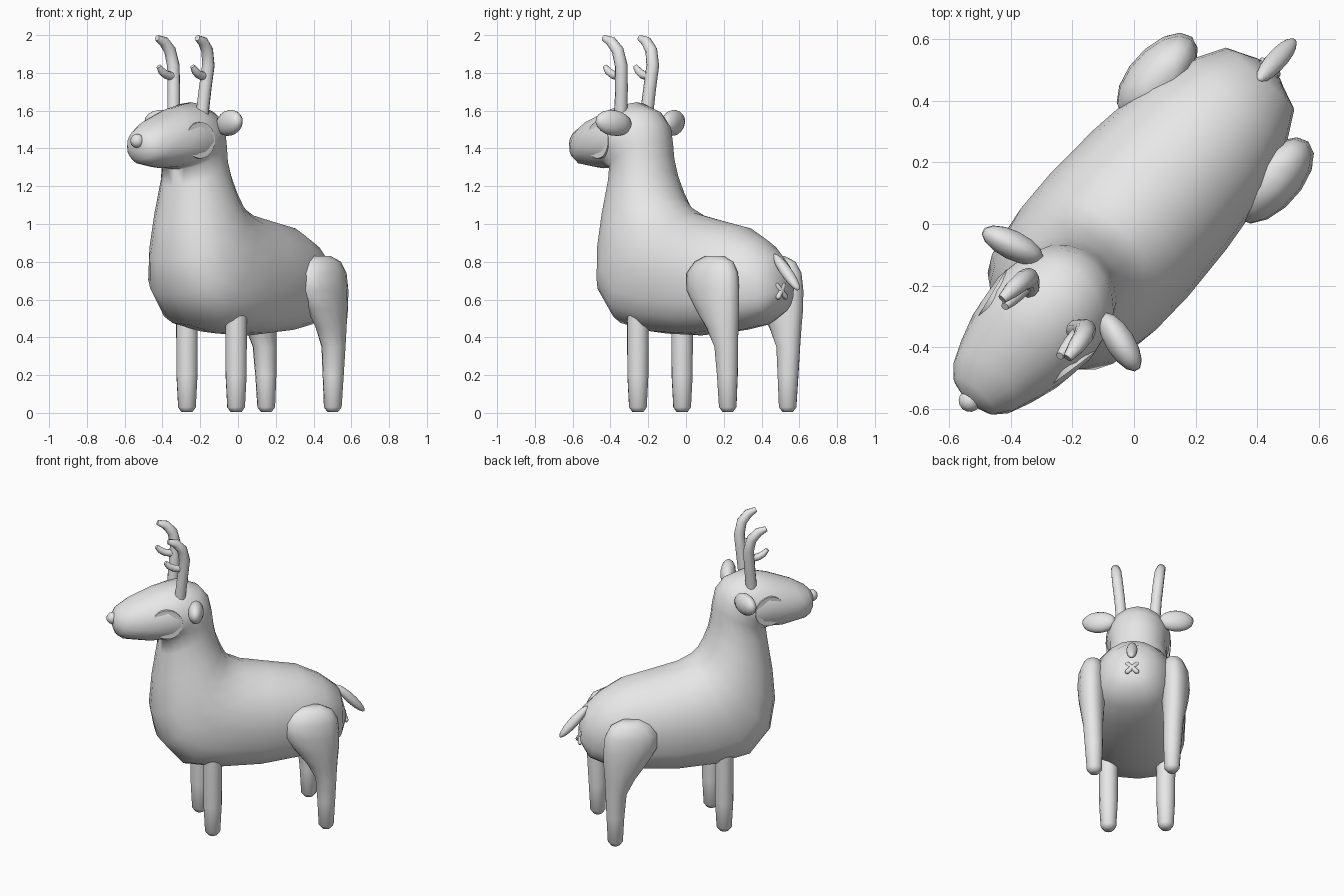
import bpy, bmesh, math
from mathutils import Vector, Matrix

cube = bpy.data.objects.get("Cube")
if cube:
    bpy.data.objects.remove(cube)

grey = bpy.data.materials.new("plain_grey")
grey.use_nodes = True
grey.diffuse_color = (.8, .8, .8, 1)
grey.node_tree.nodes["Principled BSDF"].inputs["Base Color"].default_value = grey.diffuse_color

# The animal is modelled facing -y, then turned as a whole
TURN = Matrix.Translation((-.009, .008, 0)) @ Matrix.Rotation(math.radians(-42), 4, 'Z')


def finish(name, bm, angle=60):
    bmesh.ops.recalc_face_normals(bm, faces=bm.faces)
    bm.transform(TURN)
    mesh = bpy.data.meshes.new(name)
    bm.to_mesh(mesh)
    bm.free()
    mesh.materials.append(grey)
    obj = bpy.data.objects.new(name, mesh)
    bpy.context.collection.objects.link(obj)
    bpy.ops.object.select_all(action='DESELECT')
    obj.select_set(True)
    bpy.context.view_layer.objects.active = obj
    bpy.ops.object.shade_smooth_by_angle(angle=math.radians(angle))
    return obj


def loft(bm, rings):
    """Skin a list of equal-length point rings and cap both ends."""
    loops = [[bm.verts.new(p) for p in ring] for ring in rings]
    n = len(loops[0])
    for a, b in zip(loops, loops[1:]):
        for i in range(n):
            j = (i + 1) % n
            bm.faces.new((a[i], a[j], b[j], b[i]))
    bm.faces.new(loops[0])
    bm.faces.new(loops[-1])


def ellipse(centre, a, b, n, low_power=1):
    """Ellipse whose half away from a gets boxier as low_power drops."""
    ring = []
    for i in range(n):
        c, s = math.cos(math.tau * i / n), math.sin(math.tau * i / n)
        power = low_power if c < 0 else 1
        c, s = (math.copysign(abs(k) ** power, k) for k in (c, s))
        ring.append(centre + a * c + b * s)
    return ring


def tube(bm, path, radii, n=10):
    """Round tube along a path, with its own radius at each point."""
    pts = [Vector(p) for p in path]
    rings = []
    for i, p in enumerate(pts):
        d = (pts[min(i + 1, len(pts) - 1)] - pts[max(i - 1, 0)]).normalized()
        a = d.cross(Vector((1, 0, 0))).normalized()
        rings.append(ellipse(p, a * radii[i], d.cross(a) * radii[i], n))
    loft(bm, rings)


def blob(bm, centre, size, rot=Matrix()):
    m = Matrix.Translation(centre) @ rot @ Matrix.Diagonal((*size, 1))
    bmesh.ops.create_uvsphere(bm, u_segments=14, v_segments=9, radius=1, matrix=m)


# Body, neck and head: forward/height of upper edge, of lower edge, half width
sections = [
    (-.66, .72, -.672, .62, .05), (-.63, .83, -.62, .52, .15),
    (-.52, .92, -.5, .46, .215), (-.38, .99, -.33, .43, .265),
    (-.18, 1.03, -.1, .41, .29), (-.04, 1.06, .15, .42, .3),
    (.04, 1.1, .375, .465, .295), (.08, 1.14, .505, .62, .275),
    (.11, 1.2, .545, .8, .245), (.14, 1.28, .53, 1, .21),
    (.155, 1.36, .5, 1.2, .178), (.165, 1.44, .488, 1.29, .175),
    (.185, 1.53, .53, 1.3, .19), (.24, 1.6, .6, 1.295, .2),
    (.36, 1.645, .67, 1.305, .188), (.5, 1.615, .735, 1.315, .158),
    (.65, 1.56, .768, 1.34, .126), (.74, 1.51, .782, 1.38, .088),
    (.78, 1.47, .788, 1.42, .035)]
rings = []
for u1, z1, u2, z2, w in sections:
    top, low = Vector((0, -u1, z1)), Vector((0, -u2, z2))
    rings.append(ellipse((top + low) / 2, (top - low) / 2, Vector((w, 0, 0)), 20,
                         .74 if z2 < .7 else .9))
bm = bmesh.new()
loft(bm, rings)
finish("body_and_head", bm, 80)

# Nose
bm = bmesh.new()
blob(bm, (0, -.784, 1.44), (.037, .036, .037))
finish("nose", bm)

# Tail
bm = bmesh.new()
blob(bm, (0, .705, .745), (.034, .03, .13), Matrix.Rotation(math.radians(43), 4, 'X'))
finish("tail", bm)

# Small cross under the tail
bm = bmesh.new()
for s in (-1, 1):
    tube(bm, [(s * k * .038, .665 - k * .01, .645 + k * .04) for k in (-1, -.8, .8, 1)],
         (.007, .015, .015, .007), 8)
finish("rear_cross", bm)

# Haunch sections: height, forward centre, sideways centre, length and width radii
haunch = [(.005, -.5, .237, .028, .028), (.03, -.5, .237, .047, .047),
          (.2, -.5, .24, .056, .056), (.35, -.497, .245, .066, .062),
          (.45, -.473, .25, .095, .072), (.55, -.44, .253, .137, .083),
          (.65, -.408, .254, .17, .09), (.74, -.403, .251, .166, .086),
          (.8, -.41, .246, .125, .066), (.83, -.41, .24, .06, .035)]

for side, s in (("left", 1), ("right", -1)):
    # Front leg
    bm = bmesh.new()
    tube(bm, [(s * .175, -.196, z) for z in (.005, .03, .2, .6)],
         (.03, .048, .057, .059), 12)
    finish(side + "_front_leg", bm)

    # Rear leg with haunch
    bm = bmesh.new()
    loft(bm, [ellipse(Vector((s * x, -u, z)), Vector((0, a, 0)), Vector((b, 0, 0)), 14)
              for z, u, x, a, b in haunch])
    finish(side + "_rear_leg", bm, 80)

    # Ear
    bm = bmesh.new()
    rot = Matrix.Rotation(s * math.radians(-16), 4, 'Z') @ Matrix.Rotation(s * math.radians(-8), 4, 'Y')
    blob(bm, (s * .235, -.315, 1.535), (.11, .048, .068), rot)
    finish(side + "_ear", bm)

    # Antler with a short prong
    bm = bmesh.new()
    tube(bm, [(s * .1, -.385, 1.56), (s * .112, -.37, 1.72), (s * .125, -.36, 1.84),
              (s * .133, -.378, 1.92), (s * .139, -.42, 1.967), (s * .143, -.468, 1.985)],
         (.035, .034, .034, .032, .028, .016))
    tube(bm, [(s * .115, -.37, 1.78), (s * .117, -.425, 1.79), (s * .12, -.455, 1.808),
              (s * .12, -.48, 1.835)], (.024, .023, .021, .013), 8)
    finish(side + "_antler", bm)

    # Flat round cheek
    bm = bmesh.new()
    rot = Matrix.Rotation(s * math.radians(-11), 4, 'Z') @ Matrix.Rotation(math.pi / 2, 4, 'Y')
    bmesh.ops.create_cone(bm, cap_ends=True, segments=28, radius1=.096, radius2=.096, depth=.07,
                          matrix=Matrix.Translation((s * .145, -.475, 1.443)) @ rot)
    finish(side + "_cheek", bm, 30)
